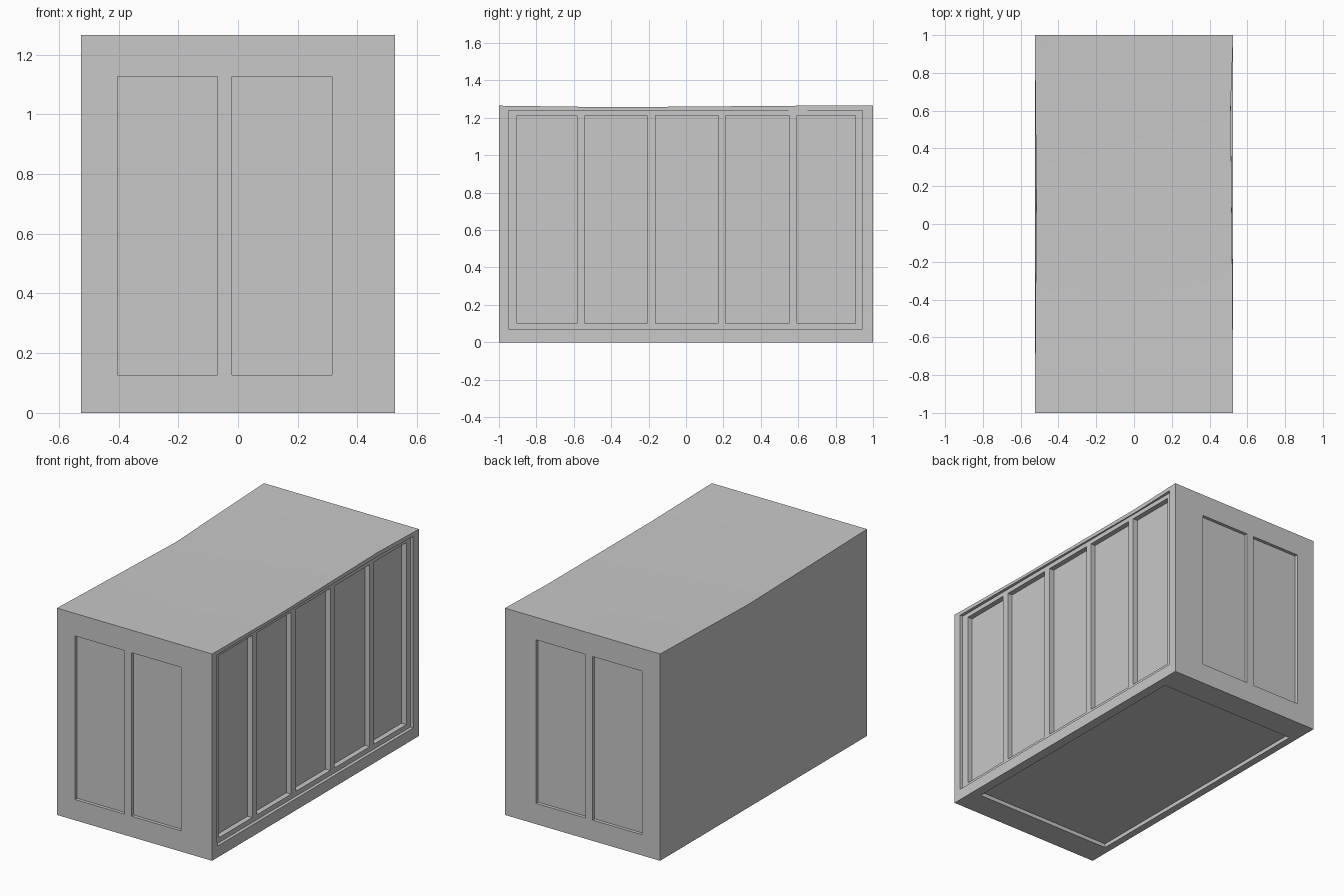
import bpy
import bmesh
import math

cube = bpy.data.objects.get("Cube")
if cube:
    bpy.data.objects.remove(cube, do_unlink=True)

grey = bpy.data.materials.new("plain_grey")
grey.use_nodes = True
colour = (0.58, 0.58, 0.58, 1)
grey.diffuse_color = colour
grey.node_tree.nodes["Principled BSDF"].inputs["Base Color"].default_value = colour

W, L, H = 0.525, 1.0, 1.265


def new_object(name, bm):
    bmesh.ops.recalc_face_normals(bm, faces=bm.faces)
    mesh = bpy.data.meshes.new(name)
    bm.to_mesh(mesh)
    bm.free()
    mesh.materials.append(grey)
    obj = bpy.data.objects.new(name, mesh)
    bpy.context.collection.objects.link(obj)
    return obj


def add_box(bm, x, y, z):
    made = bmesh.ops.create_cube(bm, size=1)["verts"]
    for v in made:
        v.co = [lo + (c + 0.5) * (hi - lo) for c, (lo, hi) in zip(v.co, (x, y, z))]


# Container body: long top edges are slightly dented
bm = bmesh.new()
left_rim = [(W, -L, H), (0.522, -0.4, 1.257), (0.512, 0.62, H), (W, L, H)]
right_rim = [(-W, L, H), (-0.517, 0.13, 1.236), (-W, -L, H)]
lt = [bm.verts.new(p) for p in left_rim]
rt = [bm.verts.new(p) for p in right_rim]
a, b, c, d = [bm.verts.new((x, y, 0)) for x, y in ((W, -L), (W, L), (-W, L), (-W, -L))]
walls = [bm.faces.new(f) for f in (
    [a, b, c, d], [b, a] + lt, [d, c] + rt,
    [a, d, rt[-1], lt[0]], [c, b, lt[-1], rt[0]])]
# Roof panels fan out from the dent on the right edge
dent = rt[1]
for pair in ([rt[2], lt[0]], [lt[0], lt[1]], [lt[1], lt[2]], [lt[2], rt[0]]):
    bm.faces.new([dent] + pair)
bm.faces.new([lt[2], lt[3], rt[0]])
bmesh.ops.triangulate(bm, faces=walls)
body = new_object("container_body", bm)


def recess(boxes):
    """Cut a group of boxes out of the body."""
    bm = bmesh.new()
    for box in boxes:
        add_box(bm, *box)
    cutter = new_object("recess_cutter", bm)
    cutter.hide_render = True
    mod = body.modifiers.new("recess", "BOOLEAN")
    mod.operation = "DIFFERENCE"
    mod.solver = "EXACT"
    mod.object = cutter
    bpy.context.view_layer.objects.active = body
    bpy.ops.object.modifier_apply(modifier=mod.name)
    bpy.data.objects.remove(cutter, do_unlink=True)


# Shallow frame on the left side, then five deeper panels between posts
recess([((W - 0.02, 0.6), (-0.95, 0.945), (0.07, 1.24))])
bays = [(-0.903, -0.583), (-0.54, -0.208), (-0.163, 0.172), (0.212, 0.552), (0.594, 0.905)]
recess([((W - 0.052, 0.6), bay, (0.1, 1.213)) for bay in bays])

# Pairs of door panels on both ends
doors = [(-0.403, -0.068), (-0.02, 0.315)]
ends = [(-1.1, -0.98), (0.98, 1.1)]
recess([(door, end, (0.127, 1.127)) for door in doors for end in ends])

# Underside panel
recess([((-0.48, 0.465), (-0.835, 0.835), (-0.1, 0.024))])

# Soften the roof dents while keeping all hard edges
body.select_set(True)
bpy.ops.object.shade_smooth_by_angle(angle=math.radians(20))
